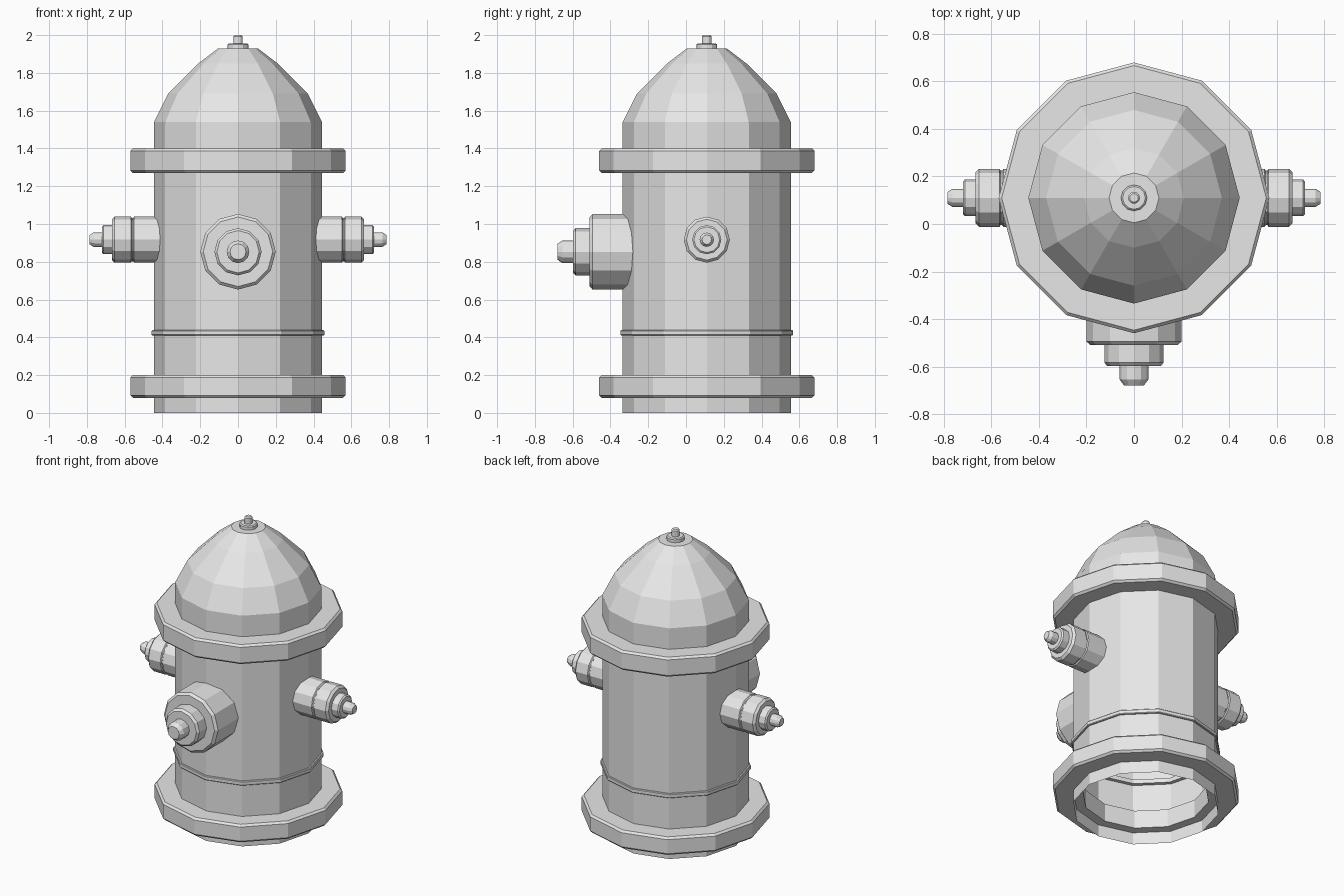
import bpy, bmesh, math
from mathutils import Matrix

cube = bpy.data.objects.get("Cube")
if cube:
    bpy.data.objects.remove(cube, do_unlink=True)

SIDES = 12
CENTRE_Y = 0.11

grey = bpy.data.materials.new("plain_grey")
grey.use_nodes = True
grey.diffuse_color = (0.8, 0.8, 0.8, 1)
grey.node_tree.nodes["Principled BSDF"].inputs["Base Color"].default_value = (0.8, 0.8, 0.8, 1)


def lathe(name, profile, place=None, ring=False, start_cap=False, end_cap=False):
    """Spin (radius, height) points into a flat-sided solid around z, then place it."""
    bm = bmesh.new()
    loops = []
    for r, h in profile:
        loops.append([bm.verts.new((r * math.cos(math.tau * k / SIDES),
                                    r * math.sin(math.tau * k / SIDES), h))
                      for k in range(SIDES)])
    pairs = list(zip(loops, loops[1:]))
    if ring:
        pairs.append((loops[-1], loops[0]))
    for a, b in pairs:
        for k in range(SIDES):
            n = (k + 1) % SIDES
            bm.faces.new((a[k], a[n], b[n], b[k]))
    if start_cap:
        bm.faces.new(loops[0][::-1])
    if end_cap:
        bm.faces.new(loops[-1])
    bmesh.ops.recalc_face_normals(bm, faces=bm.faces)
    bm.transform(Matrix.Translation((0, CENTRE_Y, 0)) @ (place or Matrix()))
    mesh = bpy.data.meshes.new(name)
    bm.to_mesh(mesh)
    bm.free()
    mesh.materials.append(grey)
    obj = bpy.data.objects.new(name, mesh)
    bpy.context.collection.objects.link(obj)
    return obj


def collar(name, inner, outer, low, high, bevel):
    """Ring with chamfered outer edges."""
    lathe(name, [(inner, low), (outer - bevel, low), (outer, low + bevel),
                 (outer, high - bevel), (outer - bevel, high), (inner, high)], ring=True)


# Barrel, open underneath, and faceted dome
lathe("barrel", [(0.445, 0), (0.445, 1.34)])
lathe("dome", [(0.445, 1.34), (0.445, 1.54), (0.37, 1.69), (0.21, 1.85), (0.105, 1.93)],
      end_cap=True)

# Flanges and thin band
collar("base_flange", 0.385, 0.57, 0.08, 0.2, 0.013)
collar("top_flange", 0.385, 0.57, 1.27, 1.4, 0.013)
collar("barrel_band", 0.42, 0.457, 0.41, 0.438, 0.004)

# Nut and stem on top of the dome
lathe("top_nut", [(0.055, 1.92), (0.055, 1.95), (0.048, 1.956), (0.025, 1.956),
                  (0.025, 1.993), (0.018, 2.0)], start_cap=True, end_cap=True)

# Side outlets, mirrored left and right
side_profile = [(0.122, 0.36), (0.122, 0.55), (0.115, 0.555), (0.115, 0.562), (0.122, 0.567),
                (0.122, 0.653), (0.108, 0.667), (0.077, 0.667), (0.077, 0.712), (0.068, 0.72),
                (0.038, 0.72), (0.038, 0.765), (0.025, 0.785)]
for side, sign in (("left", 1), ("right", -1)):
    turn = Matrix.Translation((0, 0, 0.917)) @ Matrix.Rotation(sign * math.pi / 2, 4, 'Y')
    lathe(side + "_outlet", side_profile, turn, start_cap=True, end_cap=True)

# Large front outlet, heights measured outward from the barrel axis
front_profile = [(0.2, 0.34), (0.2, 0.605), (0.184, 0.62), (0.125, 0.62), (0.125, 0.694),
                 (0.112, 0.708), (0.06, 0.708), (0.06, 0.765), (0.042, 0.79)]
turn = Matrix.Translation((0, 0, 0.853)) @ Matrix.Rotation(math.pi / 2, 4, 'X')
lathe("front_outlet", front_profile, turn, start_cap=True, end_cap=True)
